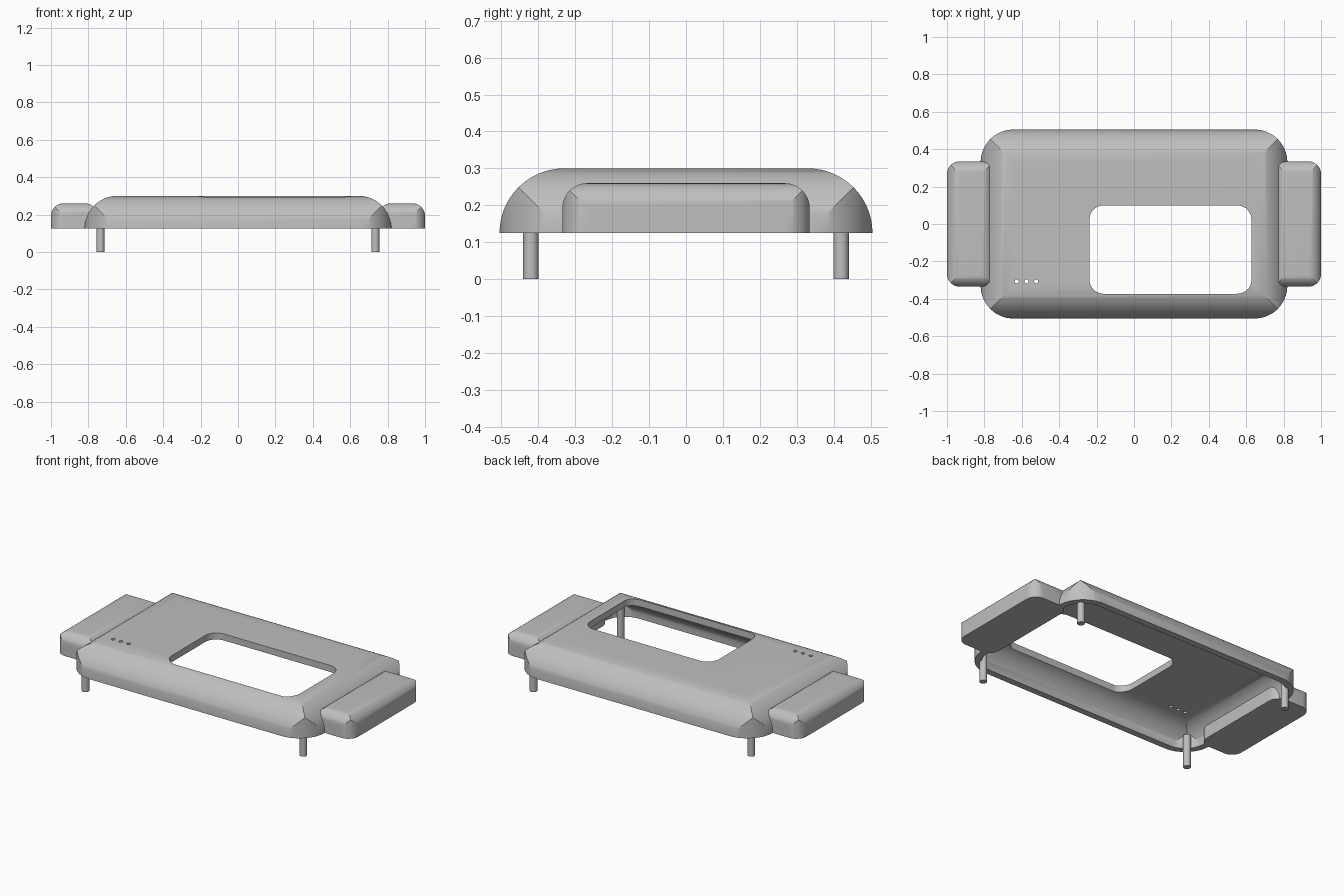
import bpy, bmesh
from math import sin, cos, pi, radians

STEPS = 16
BASE = 0.125      # underside of the housing
WALL = 0.04       # shell thickness

cube = bpy.data.objects.get("Cube")
if cube:
    bpy.data.objects.remove(cube, do_unlink=True)

grey = bpy.data.materials.new("light_grey")
grey.use_nodes = True
grey.diffuse_color = (0.52, 0.52, 0.52, 1)
grey.node_tree.nodes["Principled BSDF"].inputs["Base Color"].default_value = grey.diffuse_color


def hull_object(name, points):
    """Closed convex solid around a set of points."""
    bm = bmesh.new()
    for p in points:
        bm.verts.new(p)
    bmesh.ops.remove_doubles(bm, verts=bm.verts[:], dist=1e-5)
    bmesh.ops.convex_hull(bm, input=bm.verts[:])
    bmesh.ops.delete(bm, geom=[v for v in bm.verts if not v.link_faces], context='VERTS')
    bmesh.ops.dissolve_limit(bm, angle_limit=radians(0.3), verts=bm.verts[:], edges=bm.edges[:])
    bmesh.ops.recalc_face_normals(bm, faces=bm.faces[:])
    mesh = bpy.data.meshes.new(name)
    bm.to_mesh(mesh)
    bm.free()
    mesh.materials.append(grey)
    obj = bpy.data.objects.new(name, mesh)
    bpy.context.collection.objects.link(obj)
    return obj


def ring(cx, cy, hx, hy, r, c, z):
    """Rounded rectangle whose corner arcs are clipped to c, giving mitred corners."""
    pts = []
    for k in range(STEPS + 1):
        a = k / STEPS * pi / 2
        u, v = min(r * cos(a), c), min(r * sin(a), c)
        pts += [(cx + sx * (hx - r + u), cy + sy * (hy - r + v), z)
                for sx in (-1, 1) for sy in (-1, 1)]
    return pts


def mitred_block(name, cx, hx, hy, r, bottom, top):
    """Block rounded along x, y and z, with creases where the roundings meet."""
    pts = ring(cx, 0, hx, hy, r, r, bottom)
    for j in range(STEPS + 1):
        a = j / STEPS * pi / 2
        pts += ring(cx, 0, hx, hy, r, r * cos(a), top - r + r * sin(a))
    return hull_object(name, pts)


def cylinder(name, x, y, r, z0, z1, sides=24):
    bpy.ops.mesh.primitive_cylinder_add(vertices=sides, radius=r, depth=z1 - z0,
                                        location=(x, y, (z0 + z1) / 2))
    obj = bpy.context.object
    obj.name = name
    obj.data.materials.append(grey)
    return obj


def activate(obj):
    bpy.ops.object.select_all(action='DESELECT')
    obj.select_set(True)
    bpy.context.view_layer.objects.active = obj


def cut(obj, cutter):
    cutter.hide_render = True
    mod = obj.modifiers.new("cut", 'BOOLEAN')
    mod.operation = 'DIFFERENCE'
    mod.solver = 'EXACT'
    mod.object = cutter
    activate(obj)
    bpy.ops.object.modifier_apply(modifier=mod.name)
    bpy.data.objects.remove(cutter, do_unlink=True)


# Hollow housing
housing = mitred_block("housing", 0, 0.82, 0.505, 0.175, BASE, 0.30)
cut(housing, mitred_block("cavity", 0, 0.82 - WALL, 0.505 - WALL, 0.175 - WALL,
                          BASE - 0.05, 0.30 - WALL))

# Screen window and three indicator holes
window = [p for z in (0.2, 0.4)
          for p in ring(0.195, -0.137, 0.433, 0.236, 0.075, 0.075, z)]
cut(housing, hull_object("window_cutter", window))
for x in (-0.627, -0.575, -0.523):
    cut(housing, cylinder("indicator_cutter", x, -0.307, 0.011, 0.2, 0.4, 16))

parts = [housing]

# Side grips
for side, name in ((1, "left_grip"), (-1, "right_grip")):
    parts.append(mitred_block(name, side * 0.875, 0.125, 0.335, 0.068, BASE, 0.26))

# Four pegs
for sx, side in ((1, "left"), (-1, "right")):
    for sy, end in ((-1, "front"), (1, "back")):
        parts.append(cylinder(f"{end}_{side}_peg", sx * 0.735, sy * 0.42, 0.021, 0, 0.2))

for part in parts:
    activate(part)
    bpy.ops.object.shade_smooth_by_angle(angle=radians(25))
